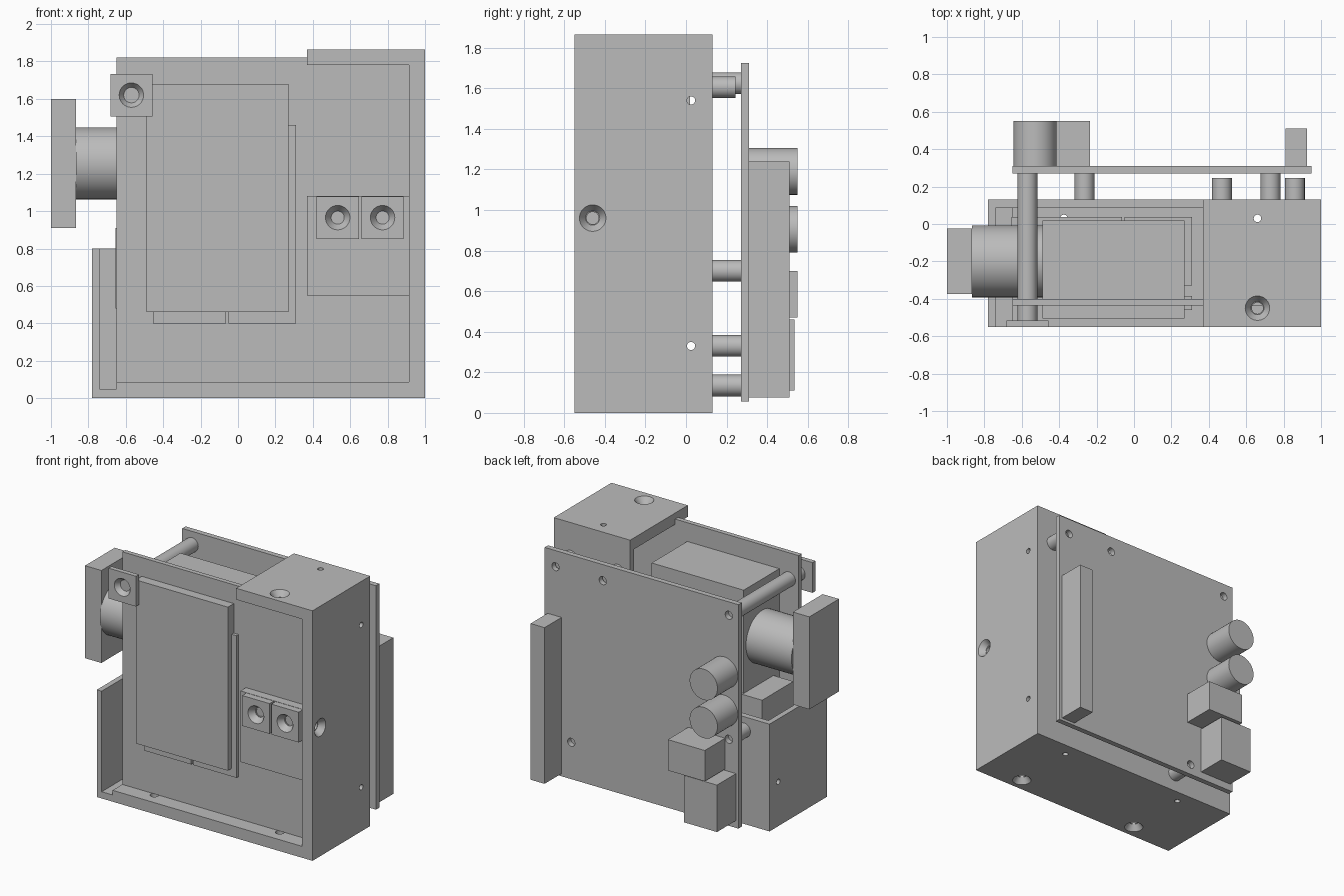
import bpy, bmesh, math
from mathutils import Vector

cube = bpy.data.objects.get("Cube")
if cube:
    bpy.data.objects.remove(cube, do_unlink=True)

grey = bpy.data.materials.new("plain grey")
grey.use_nodes = True
colour = (0.5, 0.5, 0.5, 1)
grey.diffuse_color = colour
grey.node_tree.nodes["Principled BSDF"].inputs["Base Color"].default_value = colour

AXES = {"x": Vector((1, 0, 0)), "y": Vector((0, 1, 0)), "z": Vector((0, 0, 1))}


def finish(name, bm):
    mesh = bpy.data.meshes.new(name)
    bm.to_mesh(mesh)
    bm.free()
    mesh.materials.append(grey)
    obj = bpy.data.objects.new(name, mesh)
    bpy.context.collection.objects.link(obj)
    return obj


def box(name, x, y, z):
    """Box from (min, max) pairs."""
    bm = bmesh.new()
    bmesh.ops.create_cube(bm, size=1)
    for v in bm.verts:
        v.co = [r[0] if c < 0 else r[1] for c, r in zip(v.co, (x, y, z))]
    return finish(name, bm)


def rod(name, start, axis, length, r1, r2=None):
    """Cylinder or cone from start; a negative length runs backwards."""
    d = AXES[axis] * length
    bm = bmesh.new()
    bmesh.ops.create_cone(bm, cap_ends=True, segments=40, radius1=r1,
                          radius2=r1 if r2 is None else r2, depth=abs(length))
    turn = Vector((0, 0, 1)).rotation_difference(d.normalized()).to_matrix()
    for v in bm.verts:
        v.co = turn @ v.co + Vector(start) + d / 2
    for f in bm.faces:
        f.smooth = len(f.verts) == 4
    for e in bm.edges:
        e.smooth = all(f.smooth for f in e.link_faces)
    return finish(name, bm)


def cut(target, cutter):
    cutter.hide_render = True
    mod = target.modifiers.new("hole", "BOOLEAN")
    mod.operation, mod.solver, mod.object = "DIFFERENCE", "EXACT", cutter
    bpy.context.view_layer.objects.active = target
    bpy.ops.object.modifier_apply(modifier=mod.name)
    bpy.data.objects.remove(cutter, do_unlink=True)


def drill(target, surface, axis, sign, r=0.02):
    """Plain hole from a surface point inwards."""
    start = Vector(surface) - AXES[axis] * sign * 0.02
    cut(target, rod("cutter", start, axis, sign * 0.2, r))


def countersink(target, surface, axis, sign):
    """Screw hole with a conical mouth."""
    start = Vector(surface) - AXES[axis] * sign * 0.001
    cut(target, rod("cutter", start, axis, sign * 0.045, 0.066, 0.035))
    drill(target, surface, axis, sign, 0.03)


# Housing walls
FRONT, BACK, TOP = -0.55, 0.13, 1.865
right_wall = box("housing_left_wall", (0.915, 1), (FRONT, BACK), (0, TOP))
floor = box("housing_floor", (-0.78, 0.915), (FRONT, BACK), (0, 0.05))
floor_step = box("housing_floor_step", (-0.65, 0.915), (FRONT, BACK), (0.05, 0.085))
roof = box("housing_roof", (0.37, 0.915), (FRONT, BACK), (1.78, TOP))
low_wall = box("housing_right_wall", (-0.78, -0.74), (FRONT, BACK), (0.05, 0.8))
box("housing_back_low", (-0.74, 0.37), (0.085, BACK), (0.05, 0.8))
box("housing_back_tall", (0.37, 0.915), (0.085, BACK), (0.085, 1.78))

# Screw holes in the housing
countersink(right_wall, (1, -0.46, 0.96), "x", -1)
for z in (0.33, 1.54):
    drill(right_wall, (1, 0.025, z), "x", -1)
drill(low_wall, (-0.78, 0.025, 0.33), "x", 1)
countersink(roof, (0.66, -0.45, TOP), "z", -1)
drill(roof, (0.66, 0.03, TOP), "z", -1)
for x in (-0.375, 0.66):
    countersink(floor, (x, -0.45, 0), "z", 1)
    drill(floor, (x, 0.03, 0), "z", 1)
    for y, r in ((-0.45, 0.03), (0.03, 0.02)):
        drill(floor_step, (x, y, 0.05), "z", 1, r)

# Front panel with display block
box("front_panel_tall", (-0.65, 0.37), (-0.435, -0.4), (0.085, 1.82))
box("front_panel_short", (0.37, 0.915), (-0.435, -0.4), (0.085, 1.78))
box("display_block", (-0.49, 0.27), (-0.505, 0.02), (0.46, 1.68))
for name, x in (("right", (-0.455, -0.065)), ("left", (-0.05, 0.31))):
    box("display_backing_" + name, x, (-0.46, -0.385), (0.4, 1.46))
for name, x in (("right", (-0.655, -0.065)), ("left", (-0.05, 0.31))):
    box("inner_cell_" + name, x, (-0.33, 0.038), (0.48, 0.91))

# Front terminal blocks and screw caps
box("terminal_block_upper", (0.37, 0.915), (-0.5, -0.435), (0.78, 1.08))
box("terminal_block_lower", (0.37, 0.915), (-0.5, -0.435), (0.55, 0.78))
for name, x, z, back in (("corner", -0.57, 1.62, -0.515),
                         ("inner", 0.533, 0.965, -0.5), ("outer", 0.773, 0.965, -0.5)):
    cap = box("screw_cap_" + name, (x - 0.113, x + 0.113), (FRONT, back),
              (z - 0.113, z + 0.113))
    countersink(cap, (x, FRONT, z), "y", 1)

# Motor with end flange
rod("motor_body", (-0.865, -0.2, 1.255), "x", 0.376, 0.193)
box("motor_flange", (-1, -0.865), (-0.375, -0.025), (0.91, 1.6))

# Rear circuit board on standoffs
board = box("circuit_board", (-0.65, 0.95), (0.27, 0.31), (0.055, 1.725))
standoffs = ((-0.57, 1.625, -0.515, 0.27), (-0.57, 0.7, BACK, 0.27),
             (0.73, 0.33, BACK, 0.27), (-0.265, 0.135, BACK, 0.27),
             (0.47, 1.605, BACK, 0.245), (0.86, 1.605, BACK, 0.245))
for i, (x, z, y0, y1) in enumerate(standoffs):
    rod(f"standoff_{i + 1}", (x, y0, z), "y", y1 - y0, 0.053)
    drill(board, (x, 0.31, z), "y", -1, 0.03)

# Components on the circuit board
for name, z in (("upper", 1.19), ("lower", 0.905)):
    rod("capacitor_" + name, (-0.53, 0.31, z), "y", 0.24, 0.115)
box("connector_upper", (-0.54, -0.235), (0.31, 0.55), (0.47, 0.7))
box("connector_lower", (-0.63, -0.36), (0.31, 0.535), (0.11, 0.46))
box("pin_header", (0.81, 0.925), (0.31, 0.51), (0.075, 1.24))
